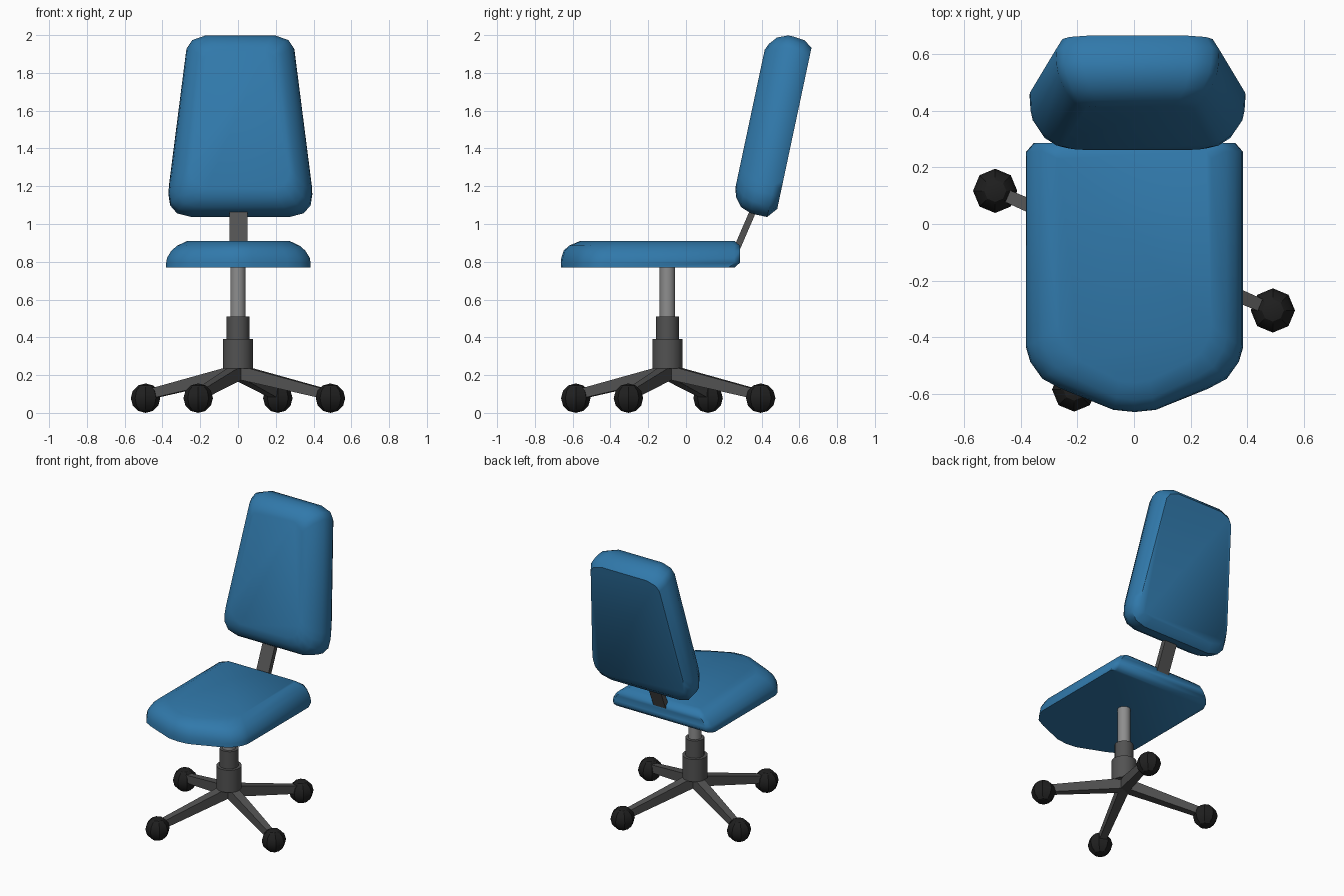
import bpy, bmesh, math
from mathutils import Vector, Matrix

if "Cube" in bpy.data.objects:
    bpy.data.objects.remove(bpy.data.objects["Cube"])


def material(name, rgb):
    m = bpy.data.materials.new(name)
    m.diffuse_color = (*rgb, 1)
    m.use_nodes = True
    m.node_tree.nodes["Principled BSDF"].inputs["Base Color"].default_value = m.diffuse_color
    return m


BLUE = material("blue fabric", (0.03, 0.19, 0.405))
GREY = material("dark grey metal", (0.085, 0.085, 0.085))
SILVER = material("silver metal", (0.27, 0.27, 0.27))
BLACK = material("black rubber", (0.014, 0.014, 0.014))


def finish(name, bm, mat, angle=50):
    bmesh.ops.recalc_face_normals(bm, faces=bm.faces)
    me = bpy.data.meshes.new(name)
    for f in bm.faces:
        f.smooth = True
    bm.to_mesh(me)
    bm.free()
    me.set_sharp_from_angle(angle=math.radians(angle))
    me.materials.append(mat)
    ob = bpy.data.objects.new(name, me)
    bpy.context.collection.objects.link(ob)
    return ob


def loft(name, rings, mat, angle=50):
    """Skin a list of equal-length closed rings and cap both ends."""
    bm = bmesh.new()
    rows = [[bm.verts.new(p) for p in r] for r in rings]
    n = len(rows[0])
    for a, b in zip(rows, rows[1:]):
        for i in range(n):
            j = (i + 1) % n
            bm.faces.new((a[i], a[j], b[j], b[i]))
    bm.faces.new(rows[0])
    bm.faces.new(rows[-1])
    return finish(name, bm, mat, angle)


def mirrored(half):
    """Closed outline from its right half."""
    return half + [(-x, y) for x, y in reversed(half) if x > 0]


def fit(outline, sx, lo, hi):
    """Scale an outline in x and remap its second axis to lo..hi."""
    a = min(p[1] for p in outline)
    b = max(p[1] for p in outline)
    return [(x * sx, lo + (y - a) / (b - a) * (hi - lo)) for x, y in outline]


# Seat: pointed front, rounded upper edge, flat underside
seat_line = mirrored([(0, -0.663), (0.075, -0.655), (0.26, -0.578), (0.325, -0.542),
                      (0.368, -0.48), (0.382, -0.43), (0.382, 0.255), (0.355, 0.286)])
seat_levels = [(0.77, 1, -0.663, 0.257), (0.795, 1, -0.663, 0.286), (0.82, 0.99, -0.66, 0.286),
               (0.858, 0.93, -0.648, 0.286), (0.885, 0.85, -0.62, 0.286), (0.91, 0.71, -0.56, 0.257)]
loft("seat", [[(x + 0.002, y, z) for x, y in fit(seat_line, s, lo, hi)]
              for z, s, lo, hi in seat_levels], BLUE)

# Backrest: tapered, leaning slab with a rounded front
back_line = mirrored([(0.26, -0.053), (0.335, -0.033), (0.372, 0.01), (0.381, 0.07),
                      (0.378, 0.12), (0.288, 0.845), (0.262, 0.885), (0.19, 0.91)])
back_levels = [(0, 0.92, 0, 0.871), (0.043, 1, -0.053, 0.903), (0.1, 0.99, -0.053, 0.91),
               (0.135, 0.97, -0.051, 0.91), (0.19, 0.88, -0.03, 0.887),
               (0.225, 0.77, 0.015, 0.845), (0.24, 0.68, 0.06, 0.81)]
t = math.radians(12)
up, fwd = Vector((0, math.sin(t), math.cos(t))), Vector((0, -math.cos(t), math.sin(t)))
base = Vector((0.0125, 0.483, 1.08))
loft("backrest", [[base + Vector((x, 0, 0)) + up * v + fwd * w for x, v in fit(back_line, s, lo, hi)]
                  for w, s, lo, hi in back_levels], BLUE)

# Bar joining seat and backrest
d = Vector((0, 0.395, 0.919)) * 0.0
n = Vector((0, 0.919, -0.395)) * 0.017
loft("back_bar", [[c + n * b + Vector((a * 0.047 + 0.002, 0, 0))
                   for a, b in ((-1, -1), (1, -1), (1, 1), (-1, 1))]
                  for c in (Vector((0, 0.257, 0.842)), Vector((0, 0.39, 1.15)))], GREY, 30)

# Central column
CY = -0.098


def column(name, levels, mat, sides=16):
    loft(name, [[(r * math.cos(2 * math.pi * i / sides), CY + r * math.sin(2 * math.pi * i / sides), z)
                 for i in range(sides)] for z, r in levels], mat, 35)


column("gas_lift", [(0.45, 0.041), (0.78, 0.041)], SILVER)
column("column_sleeve", [(0.35, 0.06), (0.51, 0.06)], GREY)
column("hub", [(0.235, 0.08), (0.39, 0.08)], GREY)

# Four legs with casters
for k in range(4):
    a = math.radians(-23.3 + 90 * k)
    turn = Matrix.Translation((0, -0.094, 0)) @ Matrix.Rotation(a, 4, 'Z')
    rings = []
    for r, w, lo, hi in ((0, 0.032, 0.18, 0.255), (0.5, 0.022, 0.075, 0.128)):
        rings.append([turn @ Vector((r, y, z)) for y, z in ((-w, lo), (w, lo), (w, hi), (-w, hi))])
    loft(f"leg_{k + 1}", rings, GREY, 30)
    bm = bmesh.new()
    bmesh.ops.create_uvsphere(bm, u_segments=8, v_segments=6, radius=0.078)
    bmesh.ops.transform(bm, matrix=Matrix.Translation(turn @ Vector((0.533, 0, 0.078))), verts=bm.verts)
    finish(f"caster_{k + 1}", bm, BLACK, 30)
